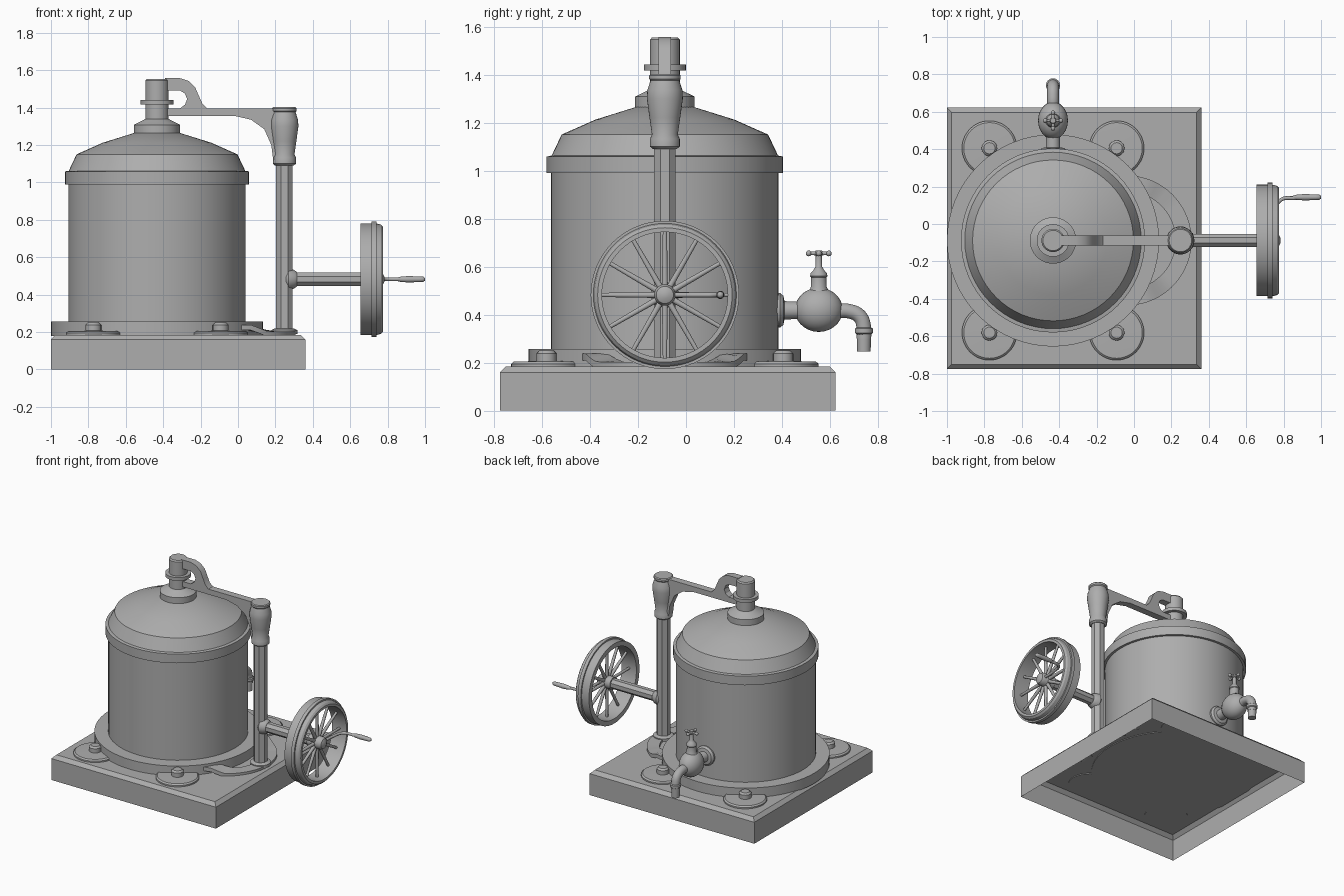
import bpy, bmesh
from math import pi, cos, sin, radians
from mathutils import Matrix, Vector

if "Cube" in bpy.data.objects:
    bpy.data.objects.remove(bpy.data.objects["Cube"], do_unlink=True)

grey = bpy.data.materials.new("metal_grey")
grey.use_nodes = True
grey.diffuse_color = (0.42, 0.42, 0.42, 1)
grey.node_tree.nodes["Principled BSDF"].inputs["Base Color"].default_value = grey.diffuse_color

CX, CY = -0.433, -0.088          # tank axis
COLX, AXLE_Z = 0.248, 0.482      # column and wheel axle
TAPY, TAPZ = 0.553, 0.42         # tap bulb
ALONG_X = Matrix.Rotation(pi / 2, 4, 'Y')
ALONG_Y = Matrix.Rotation(-pi / 2, 4, 'X')


def finish(name, bm, smooth=True, angle=32, recalc=True):
    if recalc:
        bmesh.ops.recalc_face_normals(bm, faces=bm.faces)
    mesh = bpy.data.meshes.new(name)
    bm.to_mesh(mesh)
    bm.free()
    mesh.materials.append(grey)
    obj = bpy.data.objects.new(name, mesh)
    bpy.context.collection.objects.link(obj)
    if smooth:
        bpy.ops.object.select_all(action='DESELECT')
        obj.select_set(True)
        bpy.context.view_layer.objects.active = obj
        bpy.ops.object.shade_smooth_by_angle(angle=radians(angle))
    return obj


def lathe(name, profile, origin=(0, 0, 0), turn=Matrix(), segs=48, closed=False, phase=0, angle=32):
    """Revolve (radius, height) points; an open profile is capped at both ends."""
    bm = bmesh.new()
    place = Matrix.Translation(origin) @ turn
    rings = []
    for r, h in profile:
        rings.append([bm.verts.new(place @ Vector((r * cos(a), r * sin(a), h)))
                      for a in (phase + 2 * pi * i / segs for i in range(segs))])
    pairs = list(zip(rings, rings[1:]))
    if closed:
        pairs.append((rings[-1], rings[0]))
    else:
        bm.faces.new(rings[0])
        bm.faces.new(rings[-1])
    for a, b in pairs:
        for i in range(segs):
            j = (i + 1) % segs
            bm.faces.new((a[i], a[j], b[j], b[i]))
    return finish(name, bm, angle=angle)


def rod(name, start, end, r1, r2, segs=10):
    start, end = Vector(start), Vector(end)
    d = end - start
    return lathe(name, [(r1, 0), (r2, d.length)], start, d.to_track_quat('Z', 'Y').to_matrix().to_4x4(), segs, angle=40)


def tube(name, points, radius):
    cu = bpy.data.curves.new(name, 'CURVE')
    cu.dimensions = '3D'
    cu.bevel_depth, cu.bevel_resolution = radius, 5
    cu.use_fill_caps = True
    sp = cu.splines.new('BEZIER')
    sp.bezier_points.add(len(points) - 1)
    for bp, p in zip(sp.bezier_points, points):
        bp.co = p
        bp.handle_left_type = bp.handle_right_type = 'AUTO'
    cu.materials.append(grey)
    obj = bpy.data.objects.new(name, cu)
    bpy.context.collection.objects.link(obj)
    bpy.ops.object.select_all(action='DESELECT')
    obj.select_set(True)
    bpy.context.view_layer.objects.active = obj
    bpy.ops.object.convert(target='MESH')
    bpy.ops.object.shade_smooth_by_angle(angle=radians(40))


def ball(name, centre, size):
    bm = bmesh.new()
    place = Matrix.Translation(centre) @ Matrix.Diagonal((*size, 1))
    bmesh.ops.create_uvsphere(bm, u_segments=24, v_segments=14, radius=1, matrix=place)
    finish(name, bm, angle=40)


# Plinth: chamfered on top, hollow and open below
bm = bmesh.new()
levels = []
for inset, z in ((0, 0), (0, 0.16), (0.025, 0.185)):
    x0, x1, y0, y1 = -1 + inset, 0.36 - inset, -0.775 + inset, 0.622 - inset
    levels.append([bm.verts.new((x, y, z)) for x, y in ((x0, y0), (x1, y0), (x1, y1), (x0, y1))])
for a, b in zip(levels, levels[1:]):
    for i in range(4):
        bm.faces.new((a[i], a[i - 3], b[i - 3], b[i]))
bm.faces.new(levels[-1])
finish("plinth", bm, smooth=False, recalc=False)

# Tank with its base ring, collar, domed lid and cap
axis = (CX, CY, 0)
lathe("tank_base_ring", [(0.567, 0.18), (0.567, 0.257), (0.47, 0.257)], axis, segs=64)
lathe("tank_body", [(0.474, 0.2), (0.474, 1.0)], axis, segs=64)
lathe("tank_collar", [(0.47, 0.99), (0.492, 0.99), (0.492, 1.058), (0.475, 1.062)], axis, segs=64)
lathe("tank_lid", [(0.475, 1.055), (0.43, 1.15), (0.29, 1.212), (0.12, 1.265)], axis, segs=64, angle=25)
lathe("lid_neck", [(0.124, 1.24), (0.124, 1.308), (0.075, 1.332), (0.062, 1.34)], axis)
lathe("lid_post", [(0.062, 1.32), (0.062, 1.545), (0.054, 1.554)], axis)
lathe("post_flange", [(0.06, 1.416), (0.087, 1.416), (0.087, 1.441), (0.06, 1.441)], axis)

# Four bolted pads on the plinth
for sx in (-1, 1):
    for sy in (-1, 1):
        spot = (CX + 0.34 * sx, CY + 0.493 * sy, 0)
        lathe("foot_pad", [(0.147, 0.18), (0.147, 0.195), (0.137, 0.204), (0.04, 0.207)], spot)
        lathe("foot_bolt", [(0.042, 0.2), (0.042, 0.238), (0.03, 0.25)], spot, segs=20)

# Curved foot of the column, its ends raised towards the tank ring
bm = bmesh.new()
prev = None
for i in range(33):
    a = radians(-82 + 164 * i / 32)
    sec = []
    for r in (0.262, 0.348):
        x, y = -0.04 + r * cos(a), CY + r * sin(a)
        lift = 0.035 * min(1, max(0, (0.16 - x) / 0.09))
        sec += [bm.verts.new((x, y, z + lift)) for z in (0.175, 0.203)]
    sec = [sec[0], sec[2], sec[3], sec[1]]
    if prev:
        for k in range(4):
            bm.faces.new((prev[k], prev[k - 3], sec[k - 3], sec[k]))
    if i in (0, 32):
        bm.faces.new(sec)
    prev = sec
finish("column_foot", bm)
col = (COLX, CY, 0)
lathe("column_foot_boss", [(0.07, 0.19), (0.07, 0.21), (0.05, 0.22)], col, segs=24)

# Faceted column and its turned head
lathe("column", [(0.048, 0.19), (0.048, 1.12)], col, segs=8, phase=pi / 8)
lathe("column_head", [(0.05, 1.09), (0.062, 1.1), (0.062, 1.132), (0.054, 1.15), (0.064, 1.22), (0.075, 1.3),
                      (0.073, 1.335), (0.06, 1.375), (0.066, 1.382), (0.066, 1.396), (0.06, 1.402)], col, segs=32)

# Flat arm with a hook at the lid post and a bracket curve at the column
outline = [(-0.39, 1.557), (-0.31, 1.557), (-0.265, 1.543), (-0.23, 1.51), (-0.208, 1.46), (-0.19, 1.42),
           (-0.165, 1.396), (0.22, 1.396), (0.22, 1.12), (0.188, 1.12), (0.178, 1.2), (0.14, 1.285),
           (0.07, 1.335), (-0.02, 1.356), (-0.39, 1.356), (-0.39, 1.396), (-0.31, 1.396), (-0.284, 1.415),
           (-0.272, 1.445), (-0.284, 1.475), (-0.31, 1.491), (-0.39, 1.491)]
bm = bmesh.new()
face = bm.faces.new([bm.verts.new((x, CY - 0.026, z)) for x, z in outline])
new = bmesh.ops.extrude_face_region(bm, geom=[face])["geom"]
bmesh.ops.translate(bm, vec=(0, 0.052, 0), verts=[v for v in new if isinstance(v, bmesh.types.BMVert)])
finish("arm", bm)

# Axle
hub = (0, CY, AXLE_Z)
lathe("axle", [(0.038, 0.27), (0.038, 0.71)], hub, ALONG_X, segs=8, phase=pi / 8)
lathe("axle_socket", [(0.03, 0.24), (0.058, 0.27), (0.05, 0.3), (0.038, 0.315)], hub, ALONG_X, segs=24)

# Wheel rim, hub and spokes
lathe("wheel_rim", [(0.262, 0.655), (0.298, 0.655), (0.298, 0.715), (0.309, 0.715), (0.309, 0.74), (0.298, 0.74),
                    (0.292, 0.765), (0.28, 0.776), (0.262, 0.776)], hub, ALONG_X, segs=64, closed=True)
lathe("wheel_hub", [(0.045, 0.66), (0.045, 0.755), (0.036, 0.772), (0.015, 0.782)], hub, ALONG_X, segs=24)
for i in range(12):
    a = 2 * pi * i / 12
    d = Vector((0, cos(a), sin(a)))
    mid = Vector((0.715, CY, AXLE_Z))
    rod("spoke", mid + d * 0.03, mid + d * 0.27, 0.013, 0.009)

# Crank handle
tube("crank", [(0.75, CY + 0.03, AXLE_Z), (0.755, 0.05, AXLE_Z), (0.78, 0.125, AXLE_Z), (0.87, 0.14, AXLE_Z)], 0.01)
lathe("crank_grip", [(0.009, 0.85), (0.014, 0.87), (0.017, 0.91), (0.015, 0.97), (0.014, 0.99), (0.007, 1.0)],
      (0, 0.143, AXLE_Z), ALONG_X, segs=20, angle=60)

# Tap body, spout and neck
lathe("tap_flange", [(0.072, 0.36), (0.072, 0.392), (0.06, 0.406), (0.038, 0.41), (0.036, 0.48)],
      (CX, 0, 0.418), ALONG_Y)
ball("tap_bulb", (CX, TAPY, TAPZ), (0.08, 0.1, 0.092))
tube("tap_spout", [(CX, 0.62, 0.413), (CX, 0.675, 0.415), (CX, 0.724, 0.392), (CX, 0.741, 0.345),
                   (CX, 0.741, 0.3)], 0.031)
lathe("spout_tip", [(0.028, 0.246), (0.03, 0.318), (0.038, 0.324), (0.038, 0.342), (0.03, 0.347)],
      (CX, 0.741, 0), segs=24)
lathe("tap_neck", [(0.045, 0.49), (0.033, 0.515), (0.032, 0.555), (0.036, 0.56), (0.034, 0.572), (0.022, 0.586),
                   (0.014, 0.6), (0.013, 0.645), (0.018, 0.65), (0.014, 0.668)], (CX, TAPY, 0), segs=24)

# Cross handle of the tap
for dx, dy in ((1, 0), (-1, 0), (0, 1), (0, -1)):
    end = (CX + 0.042 * dx, TAPY + 0.042 * dy, 0.655)
    rod("tap_handle_bar", (CX, TAPY, 0.655), end, 0.009, 0.007)
    ball("tap_handle_knob", end, (0.012, 0.012, 0.012))
